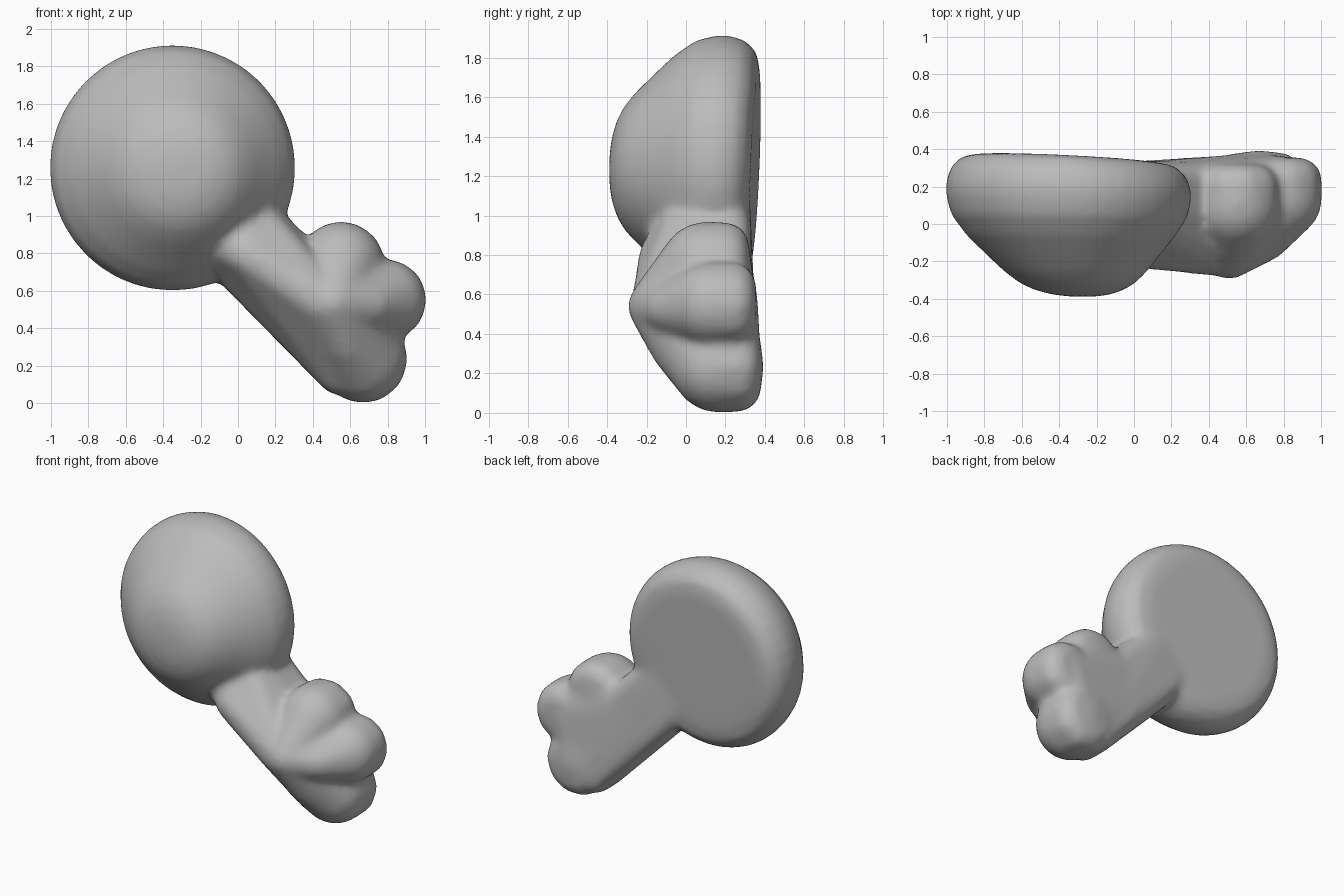
import bpy, bmesh, math
from mathutils import Matrix

if "Cube" in bpy.data.objects:
    bpy.data.objects.remove(bpy.data.objects["Cube"])

S = math.sqrt(0.5)
bm = bmesh.new()


def hull(balls):
    """Convex skin around a list of balls (x, y, z, radius)."""
    part = bmesh.new()
    for x, y, z, r in balls:
        bmesh.ops.create_icosphere(part, subdivisions=3, radius=r,
                                   matrix=Matrix.Translation((x, y, z)))
    res = bmesh.ops.convex_hull(part, input=part.verts)
    junk = {g for g in res["geom_interior"] + res["geom_unused"]
            if isinstance(g, bmesh.types.BMVert)}
    bmesh.ops.delete(part, geom=list(junk), context='VERTS')
    mesh = bpy.data.meshes.new("part")
    part.to_mesh(mesh)
    part.free()
    bm.from_mesh(mesh)
    bpy.data.meshes.remove(mesh)


# Round body: lathe profile (radius, y) around a front-to-back axis
profile = [(0.30, 0.350), (0.48, 0.350), (0.57, 0.335), (0.63, 0.28), (0.657, 0.20),
           (0.655, 0.13), (0.63, 0.04), (0.56, -0.06), (0.46, -0.17), (0.38, -0.255),
           (0.31, -0.315), (0.24, -0.352), (0.16, -0.376), (0.08, -0.388)]
N = 40
rings = []
for r, y in profile:
    ring = []
    for i in range(N):
        a = 2 * math.pi * i / N
        dx, dz = r * math.cos(a), r * math.sin(a)
        t = max(0.0, min(1.0, (y + 0.1) / 0.45))      # back face leans slightly
        lean = t * (-0.05 * dx + 0.04 * dz)
        shift = (1 - t) * (1 - r / 0.66)              # crown sits off centre
        ring.append(bm.verts.new((-0.35 + dx + 0.09 * shift, y + lean,
                                  1.257 + dz - 0.03 * shift)))
    rings.append(ring)
for a, b in zip(rings, rings[1:]):
    for i in range(N):
        j = (i + 1) % N
        bm.faces.new((a[i], a[j], b[j], b[i]))
bm.faces.new(rings[0][::-1])
bm.faces.new(rings[-1])


# Leg: ridged bar running diagonally down to the toes
def leg_ball(u, v, y, r):
    return ((u + v) * S, y, (u - v) * S, r)


hull([leg_ball(0.49, -0.85, 0.06, 0.10), leg_ball(0.49, -0.85, 0.22, 0.10),
      leg_ball(0.79, -0.85, 0.06, 0.10), leg_ball(0.79, -0.85, 0.22, 0.10),
      leg_ball(0.62, -0.85, 0.02, 0.11), leg_ball(0.60, -0.52, -0.12, 0.12),
      leg_ball(0.49, 0.27, 0.12, 0.11), leg_ball(0.49, 0.27, 0.26, 0.11),
      leg_ball(0.79, 0.08, 0.08, 0.10), leg_ball(0.79, 0.08, 0.24, 0.10),
      leg_ball(0.70, -0.07, -0.14, 0.14)])

# Toes: rounded pads that taper forward to a shared knuckle
hub = (0.51, -0.15, 0.54, 0.145)
toes = ((0.55, 0.735, 0.12, 0.235, (0.53, -0.06, 0.65, 0.13)),
        (0.79, 0.55, 0.155, 0.217, (0.70, -0.07, 0.53, 0.13)),
        (0.67, 0.235, 0.18, 0.235, (0.58, -0.05, 0.33, 0.13)))
for x, z, y, r, bulge in toes:
    pad = [(x, y - 0.02, z, r), hub, bulge]
    for i in range(10):
        a = i * math.pi / 5
        pad.append((x + (r - 0.12) * math.cos(a), y + 0.08,
                    z + (r - 0.12) * math.sin(a), 0.12))
    hull(pad)

# Sole: slab that closes the back between leg and toes
hull([(0.25, 0.23, 0.78, 0.10), (0.56, 0.23, 0.75, 0.10), (0.78, 0.255, 0.56, 0.11),
      (0.69, 0.27, 0.24, 0.11), (0.60, 0.27, 0.22, 0.11), (0.10, 0.23, 0.70, 0.10)])

bmesh.ops.recalc_face_normals(bm, faces=bm.faces)
mesh = bpy.data.meshes.new("body_and_foot")
bm.to_mesh(mesh)
bm.free()
obj = bpy.data.objects.new("body_and_foot", mesh)
bpy.context.collection.objects.link(obj)
grey = bpy.data.materials.new("mid_grey")
grey.diffuse_color = (0.5, 0.5, 0.5, 1)
grey.use_nodes = True
grey.node_tree.nodes["Principled BSDF"].inputs["Base Color"].default_value = grey.diffuse_color
mesh.materials.append(grey)

# Fuse the parts into one skin and soften the joints
fuse = obj.modifiers.new("fuse", 'REMESH')
fuse.mode = 'VOXEL'
fuse.voxel_size = 0.022
fuse.use_smooth_shade = True
soft = obj.modifiers.new("soften", 'SMOOTH')
soft.factor = 0.5
soft.iterations = 12
